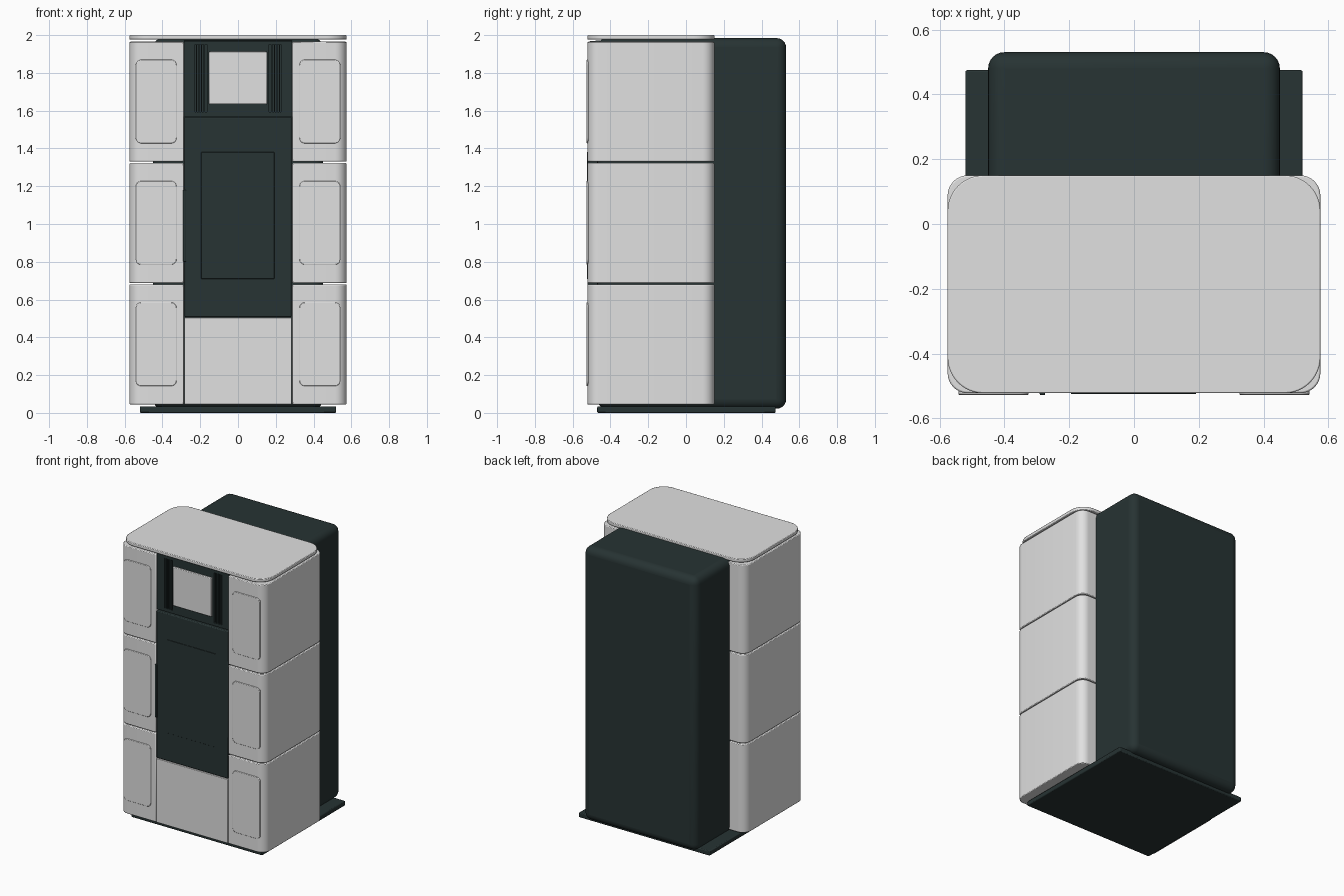
import bpy, bmesh, math

if "Cube" in bpy.data.objects:
    bpy.data.objects.remove(bpy.data.objects["Cube"])


def material(name, rgb):
    m = bpy.data.materials.new(name)
    m.diffuse_color = (*rgb, 1)
    m.use_nodes = True
    m.node_tree.nodes["Principled BSDF"].inputs["Base Color"].default_value = m.diffuse_color
    return m


STONE = material("light_stone", (0.75, 0.75, 0.75))
IRON = material("dark_iron", (0.020, 0.033, 0.033))


def finish(name, bm, mat, bevel=0, segments=2):
    bmesh.ops.recalc_face_normals(bm, faces=bm.faces)
    mesh = bpy.data.meshes.new(name)
    bm.to_mesh(mesh)
    bm.free()
    mesh.materials.append(mat)
    ob = bpy.data.objects.new(name, mesh)
    bpy.context.collection.objects.link(ob)
    if bevel:
        mod = ob.modifiers.new("edge_rounding", 'BEVEL')
        mod.width = bevel
        mod.segments = segments
        mod.limit_method = 'ANGLE'
        mod.angle_limit = math.radians(40)
    bpy.ops.object.select_all(action='DESELECT')
    ob.select_set(True)
    bpy.context.view_layer.objects.active = ob
    bpy.ops.object.shade_smooth_by_angle(angle=math.radians(35))
    return ob


def box(name, x, y, z, mat, bevel=0, segments=2):
    bm = bmesh.new()
    bmesh.ops.create_cube(bm, size=1)
    for v in bm.verts:
        for i, (lo, hi) in enumerate((x, y, z)):
            v.co[i] = lo if v.co[i] < 0 else hi
    return finish(name, bm, mat, bevel, segments)


def rounded(u, v, radii, steps=8):
    """Rectangle outline; radii run counter-clockwise from the low corner."""
    corners = ((u[0], v[0]), (u[1], v[0]), (u[1], v[1]), (u[0], v[1]))
    points = []
    for i, ((cu, cv), r) in enumerate(zip(corners, radii)):
        if r == 0:
            points.append((cu, cv))
            continue
        cu += r if i in (0, 3) else -r
        cv += r if i in (0, 1) else -r
        for k in range(steps + 1):
            a = math.pi * (1 + i / 2 + k / steps / 2)
            points.append((cu + r * math.cos(a), cv + r * math.sin(a)))
    return points


def prism(name, points, place, depth, mat, bevel=0):
    """Extrude an outline, mapping each (u, v) to 3D with place()."""
    bm = bmesh.new()
    face = bm.faces.new([bm.verts.new(place(u, v)) for u, v in points])
    ext = bmesh.ops.extrude_face_region(bm, geom=[face])
    verts = [e for e in ext["geom"] if isinstance(e, bmesh.types.BMVert)]
    bmesh.ops.translate(bm, verts=verts, vec=depth)
    return finish(name, bm, mat, bevel)


# Base and firebox core running behind the stone
box("base_plate", (-0.52, 0.52), (-0.47, 0.475), (0, 0.034), IRON, 0.006)
box("firebox_core", (-0.45, 0.45), (-0.47, 0.53), (0.022, 1.984), IRON, 0.05, 6)

# Three courses of stone blocks with raised panels on both sides
for course in range(3):
    z0 = 0.045 + course * 0.6425
    for side, s in (("left", -1), ("right", 1)):
        u = (0.287, 0.575) if s > 0 else (-0.575, -0.287)
        radii = (0, 0.062, 0.062, 0) if s > 0 else (0.062, 0, 0, 0.062)
        prism(f"{side}_stone_block_{course + 1}", rounded(u, (-0.522, 0.15), radii),
              lambda a, b: (a, b, z0), (0, 0, 0.635), STONE, 0.005)
        u = (0.325, 0.542) if s > 0 else (-0.542, -0.325)
        prism(f"{side}_raised_panel_{course + 1}",
              rounded(u, (z0 + 0.097, z0 + 0.54), [0.03] * 4),
              lambda a, b: (a, -0.515, b), (0, -0.012, 0), STONE, 0.003)

# Top slab and lower centre stone
prism("top_slab", rounded((-0.575, 0.575), (-0.522, 0.15), [0.11] * 4, 12),
      lambda a, b: (a, b, 1.976), (0, 0, 0.024), STONE, 0.004)
box("lower_centre_stone", (-0.284, 0.284), (-0.522, -0.3), (0.045, 0.504), STONE, 0.003)

# Door with glass and handle
box("door", (-0.283, 0.283), (-0.522, -0.4), (0.508, 1.565), IRON, 0.006)
box("door_glass", (-0.195, 0.192), (-0.5245, -0.519), (0.71, 1.38), IRON, 0.001, 1)
box("door_handle", (-0.291, -0.274), (-0.528, -0.5), (0.8, 1.18), IRON, 0.004)

# Upper panel: backing, frame strips and vent slats
FRONT = (-0.508, -0.46)
box("upper_panel_back", (-0.287, 0.287), (-0.48, -0.4), (1.565, 1.972), IRON)
box("upper_panel_centre", (-0.165, 0.165), FRONT, (1.57, 1.97), IRON)
for side, s in (("left", -1), ("right", 1)):
    def span(a, b):
        return tuple(sorted((s * a, s * b)))
    box(f"{side}_panel_strip", span(0.228, 0.286), FRONT, (1.57, 1.97), IRON)
    box(f"{side}_vent_header", span(0.165, 0.228), FRONT, (1.95, 1.97), IRON)
    box(f"{side}_vent_sill", span(0.165, 0.228), FRONT, (1.57, 1.592), IRON)
    for i in range(4):
        c = 0.176 + i * 0.0137
        box(f"{side}_vent_slat_{i + 1}", span(c, c + 0.0065), FRONT, (1.592, 1.95), IRON)

# Light square plate on the upper panel
box("upper_stone_plate", (-0.153, 0.153), (-0.521, -0.5), (1.634, 1.912), STONE, 0.004)
